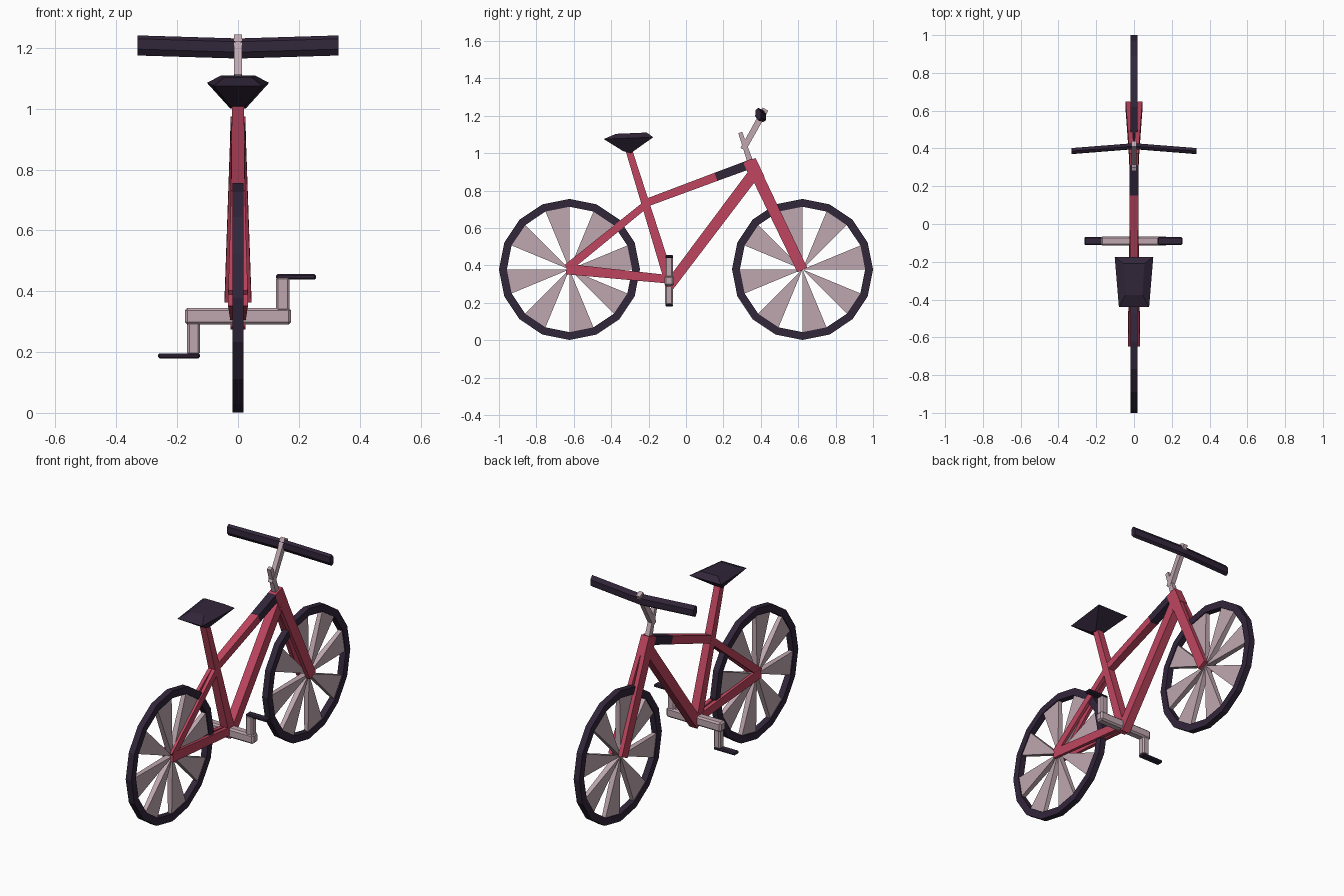
import bpy, bmesh, math
from mathutils import Vector

if "Cube" in bpy.data.objects:
    bpy.data.objects.remove(bpy.data.objects["Cube"])


def material(name, rgb):
    m = bpy.data.materials.new(name)
    m.diffuse_color = (*rgb, 1)
    m.use_nodes = True
    m.node_tree.nodes["Principled BSDF"].inputs["Base Color"].default_value = m.diffuse_color
    return m


RED = material("red paint", (0.52, 0.06, 0.115))
DARK = material("dark rubber", (0.031, 0.019, 0.042))
GREY = material("pale metal", (0.52, 0.39, 0.43))


def finish(name, bm, mat):
    bmesh.ops.recalc_face_normals(bm, faces=bm.faces)
    me = bpy.data.meshes.new(name)
    bm.to_mesh(me)
    bm.free()
    me.materials.append(mat)
    ob = bpy.data.objects.new(name, me)
    bpy.context.collection.objects.link(ob)
    return ob


def loft(name, rings, mat):
    """Closed skin through rings of equal point count."""
    bm = bmesh.new()
    rs = [[bm.verts.new(p) for p in r] for r in rings]
    n = len(rs[0])
    for a, b in zip(rs, rs[1:]):
        for i in range(n):
            j = (i + 1) % n
            bm.faces.new((a[i], a[j], b[j], b[i]))
    bm.faces.new(rs[0])
    bm.faces.new(rs[-1])
    return finish(name, bm, mat)


def bar(name, p, q, mat, p_size, q_size, px=0.0, qx=0.0):
    """Tapered box in the yz plane; size = (width in x, thickness)."""
    d = Vector((0, q[0] - p[0], q[1] - p[1])).normalized()
    n = Vector((0, -d.z, d.y))
    rings = []
    for (y, z), (w, t), x in ((p, p_size, px), (q, q_size, qx)):
        c = Vector((x, y, z))
        rings.append([c + Vector((a * w / 2, 0, 0)) + n * (b * t / 2)
                      for a, b in ((-1, -1), (1, -1), (1, 1), (-1, 1))])
    return loft(name, rings, mat)


def box(name, lo, hi, mat, bevel=0.0):
    bm = bmesh.new()
    bmesh.ops.create_cube(bm, size=1)
    for v in bm.verts:
        v.co = [(l + h) / 2 + c * (h - l) for l, h, c in zip(lo, hi, v.co)]
    bmesh.ops.bevel(bm, geom=bm.edges[:], offset=bevel, segments=1, affect='EDGES')
    return finish(name, bm, mat)


# Wheels: 16-sided tyre with eight wedge spokes
N, R, RI, HW = 16, 0.377, 0.335, 0.018
for label, cy in (("rear", -0.623), ("front", 0.623)):
    def pt(x, r, k):
        a = 2 * math.pi * k / N
        return (x, cy + r * math.cos(a), 0.378 + r * math.sin(a))

    bm = bmesh.new()
    sec = [[bm.verts.new(pt(x, r, k)) for x, r in ((-HW, R), (HW, R), (HW, RI), (-HW, RI))]
           for k in range(N)]
    for k in range(N):
        a, b = sec[k], sec[(k + 1) % N]
        for i in range(4):
            j = (i + 1) % 4
            bm.faces.new((a[i], a[j], b[j], b[i]))
    finish(label + "_tyre", bm, DARK)

    bm = bmesh.new()
    for k in range(0, N, 2):
        h0, h1 = (bm.verts.new(pt(x, 0.0, k)) for x in (-0.018, 0.018))
        a0, a1 = (bm.verts.new(pt(x, RI + 0.003, k)) for x in (-0.012, 0.012))
        b0, b1 = (bm.verts.new(pt(x, RI + 0.003, k + 1)) for x in (-0.012, 0.012))
        for f in ((h0, a0, b0), (h1, b1, a1), (h0, h1, a1, a0), (h0, b0, b1, h1), (a0, a1, b1, b0)):
            bm.faces.new(f)
    finish(label + "_spokes", bm, GREY)

# Main frame
bar("seat_tube", (-0.08, 0.29), (-0.31, 1.03), RED, (0.05, 0.055), (0.04, 0.035))
bar("down_tube", (-0.09, 0.29), (0.37, 0.9), RED, (0.05, 0.055), (0.05, 0.062))
bar("top_tube", (-0.21, 0.735), (0.16, 0.873), RED, (0.042, 0.042), (0.048, 0.046))
bar("top_tube_sleeve", (0.16, 0.873), (0.32, 0.932), DARK, (0.048, 0.046), (0.05, 0.048))
bar("top_tube_end", (0.31, 0.929), (0.36, 0.947), RED, (0.048, 0.046), (0.05, 0.05))
bar("head_tube", (0.34, 0.96), (0.385, 0.86), RED, (0.05, 0.07), (0.052, 0.075))

# Paired fork blades and rear stays
for s, side in ((-1, "left"), (1, "right")):
    bar(side + "_fork_blade", (0.375, 0.89), (0.622, 0.375), RED,
        (0.026, 0.062), (0.024, 0.058), s * 0.013, s * 0.032)
    bar(side + "_chain_stay", (-0.09, 0.325), (-0.64, 0.38), RED,
        (0.024, 0.045), (0.016, 0.056), s * 0.013, s * 0.025)
    bar(side + "_seat_stay", (-0.215, 0.725), (-0.635, 0.385), RED,
        (0.022, 0.038), (0.014, 0.045), s * 0.011, s * 0.025)

# Crank and pedals
box("crank_axle", (-0.175, -0.115, 0.29), (0.175, -0.065, 0.345), GREY, 0.009)
box("right_crank_arm", (0.125, -0.112, 0.335), (0.17, -0.07, 0.447), GREY, 0.007)
box("left_crank_arm", (-0.167, -0.112, 0.19), (-0.125, -0.07, 0.3), GREY, 0.007)
box("right_pedal", (0.125, -0.11, 0.439), (0.257, -0.07, 0.456), DARK, 0.005)
box("left_pedal", (-0.263, -0.11, 0.179), (-0.125, -0.07, 0.196), DARK, 0.005)

# Seat: narrow base flaring to a wide rim, then a flat top
rings = []
for (y0, z0, w0), (y1, z1, w1) in (
        ((-0.335, 1.01, 0.025), (-0.295, 1.0, 0.025)),
        ((-0.44, 1.075, 0.08), (-0.175, 1.085, 0.102)),
        ((-0.375, 1.103, 0.045), (-0.21, 1.11, 0.055))):
    rings.append([(-w0, y0, z0), (w0, y0, z0), (w1, y1, z1), (-w1, y1, z1)])
loft("seat", rings, DARK)

# Stem and handlebar
bar("steering_post", (0.345, 0.95), (0.29, 1.11), GREY, (0.028, 0.032), (0.024, 0.022))
bar("handlebar_stem", (0.305, 1.02), (0.425, 1.235), GREY, (0.028, 0.032), (0.026, 0.034))
section = ((-0.016, -0.012), (0.0, -0.033), (0.015, -0.022), (0.016, 0.012), (0.0, 0.033), (-0.015, 0.022))
loft("handlebar", [[(x, cy + a, cz + b) for a, b in section]
                   for x, cy, cz in ((-0.33, 0.386, 1.208), (0, 0.412, 1.198), (0.33, 0.386, 1.208))], DARK)
